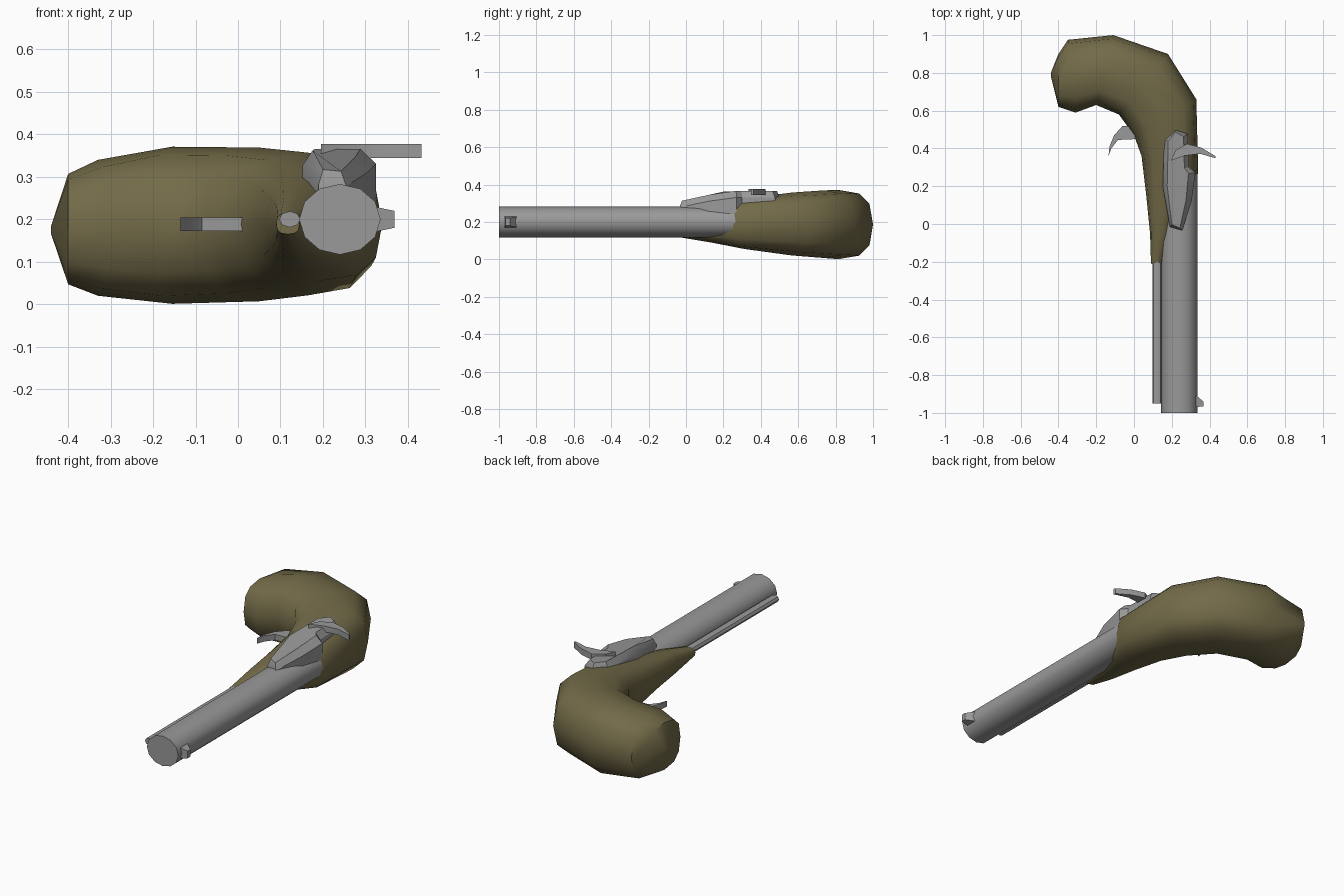
import bpy, bmesh, math
from mathutils import Vector

if "Cube" in bpy.data.objects:
    bpy.data.objects.remove(bpy.data.objects["Cube"])


def material(name, rgb):
    m = bpy.data.materials.new(name)
    m.diffuse_color = (*rgb, 1)
    m.use_nodes = True
    m.node_tree.nodes["Principled BSDF"].inputs["Base Color"].default_value = m.diffuse_color
    return m


WOOD = material("olive_brown_wood", (0.17, 0.145, 0.065))
METAL = material("grey_steel", (0.32, 0.32, 0.32))


def loft(name, rings, mat, angle=30):
    """Skin a list of equal-length rings and close both ends."""
    bm = bmesh.new()
    vr = [[bm.verts.new(p) for p in r] for r in rings]
    for a, b in zip(vr, vr[1:]):
        n = len(a)
        for i in range(n):
            j = (i + 1) % n
            bm.faces.new((a[i], a[j], b[j], b[i]))
    bm.faces.new(vr[0][::-1])
    bm.faces.new(vr[-1])
    bmesh.ops.remove_doubles(bm, verts=bm.verts, dist=0.0005)
    bmesh.ops.recalc_face_normals(bm, faces=bm.faces)
    me = bpy.data.meshes.new(name)
    bm.to_mesh(me)
    bm.free()
    me.materials.append(mat)
    ob = bpy.data.objects.new(name, me)
    bpy.context.collection.objects.link(ob)
    bpy.ops.object.select_all(action='DESELECT')
    ob.select_set(True)
    bpy.context.view_layer.objects.active = ob
    bpy.ops.object.shade_smooth_by_angle(angle=math.radians(angle))
    return ob


def tube(name, x, z, rx, rz, y0, y1, n, mat):
    ring = [(x + rx * math.cos(math.tau * i / n), z + rz * math.sin(math.tau * i / n))
            for i in range(n)]
    return loft(name, [[(px, y, pz) for px, pz in ring] for y in (y0, y1)], mat, 35)


def plate(name, outline, z0, z1, mat):
    return loft(name, [[(x, y, z) for x, y in outline] for z in (z0, z1)], mat)


# stock: rounded sections spanning from the inner to the outer edge of the grip
def section(inner, outer, hz, zc, n=12, p=0.75):
    a, b = Vector((*inner, zc)), Vector((*outer, zc))
    c, u = (a + b) / 2, (b - a) / 2
    ring = []
    for i in range(n):
        t = math.tau * i / n
        cs, sn = round(math.cos(t), 6), round(math.sin(t), 6)
        ring.append(c + u * math.copysign(abs(cs) ** p, cs)
                    + Vector((0, 0, hz * math.copysign(abs(sn) ** p, sn))))
    return ring


stock = [
    ((0.09, -0.21), (0.145, -0.22), 0.025, 0.19),
    ((0.085, -0.05), (0.20, -0.04), 0.07, 0.19),
    ((0.065, 0.15), (0.27, 0.12), 0.10, 0.19),
    ((0.04, 0.36), (0.34, 0.27), 0.135, 0.19),
    ((0.0, 0.47), (0.33, 0.66), 0.168, 0.189),
    ((-0.08, 0.58), (0.18, 0.90), 0.181, 0.188),
    ((-0.20, 0.63), (-0.11, 1.0), 0.185, 0.186),
    ((-0.31, 0.59), (-0.35, 0.975), 0.16, 0.18),
    ((-0.40, 0.62), (-0.40, 0.90), 0.13, 0.177),
    ((-0.44, 0.78), (-0.44, 0.80), 0.01, 0.175),
]
loft("stock", [section(*s) for s in stock], WOOD, 40)

# barrel and the ramrod beneath it
tube("barrel", 0.24, 0.2, 0.096, 0.083, -1.0, 0.27, 12, METAL)
tube("ramrod", 0.122, 0.2, 0.025, 0.019, -0.95, -0.1, 8, METAL)

# front sight, a small tapered blade on the barrel
loft("front_sight", [
    [(0.32, -0.97, 0.17), (0.32, -0.90, 0.17), (0.32, -0.90, 0.23), (0.32, -0.97, 0.23)],
    [(0.368, -0.965, 0.18), (0.368, -0.94, 0.18), (0.368, -0.94, 0.22), (0.368, -0.965, 0.22)],
], METAL)

# lock plate: outline with a bevelled, sloping top
lock = [(0.19, -0.015), (0.255, -0.035), (0.305, 0.12), (0.325, 0.27), (0.292, 0.30),
        (0.285, 0.475), (0.22, 0.50), (0.16, 0.45), (0.152, 0.20)]


def lock_top(y):
    return min(0.366, 0.312 + 0.21 * (y + 0.04))


def lock_base(y):
    return 0.27 if y < 0.05 else 0.24 if y < 0.28 else 0.30


loft("lock_plate", [
    [(x, y, lock_base(y)) for x, y in lock],
    [(x, y, lock_top(y) - 0.035) for x, y in lock],
    [(0.22 + (x - 0.22) * 0.65, 0.23 + (y - 0.23) * 0.95, lock_top(y)) for x, y in lock],
], METAL)

# hammer: curved spur lying across the lock plate
plate("hammer", [(0.195, 0.335), (0.27, 0.362), (0.35, 0.372), (0.432, 0.348),
                 (0.43, 0.36), (0.355, 0.405), (0.28, 0.425), (0.22, 0.39)],
      0.345, 0.377, METAL)

# trigger: curved blade on the inner side of the grip
plate("trigger", [(-0.135, 0.36), (-0.12, 0.40), (-0.085, 0.445), (0.02, 0.45),
                  (0.02, 0.52), (-0.06, 0.52), (-0.105, 0.47), (-0.13, 0.41)],
      0.172, 0.204, METAL)
